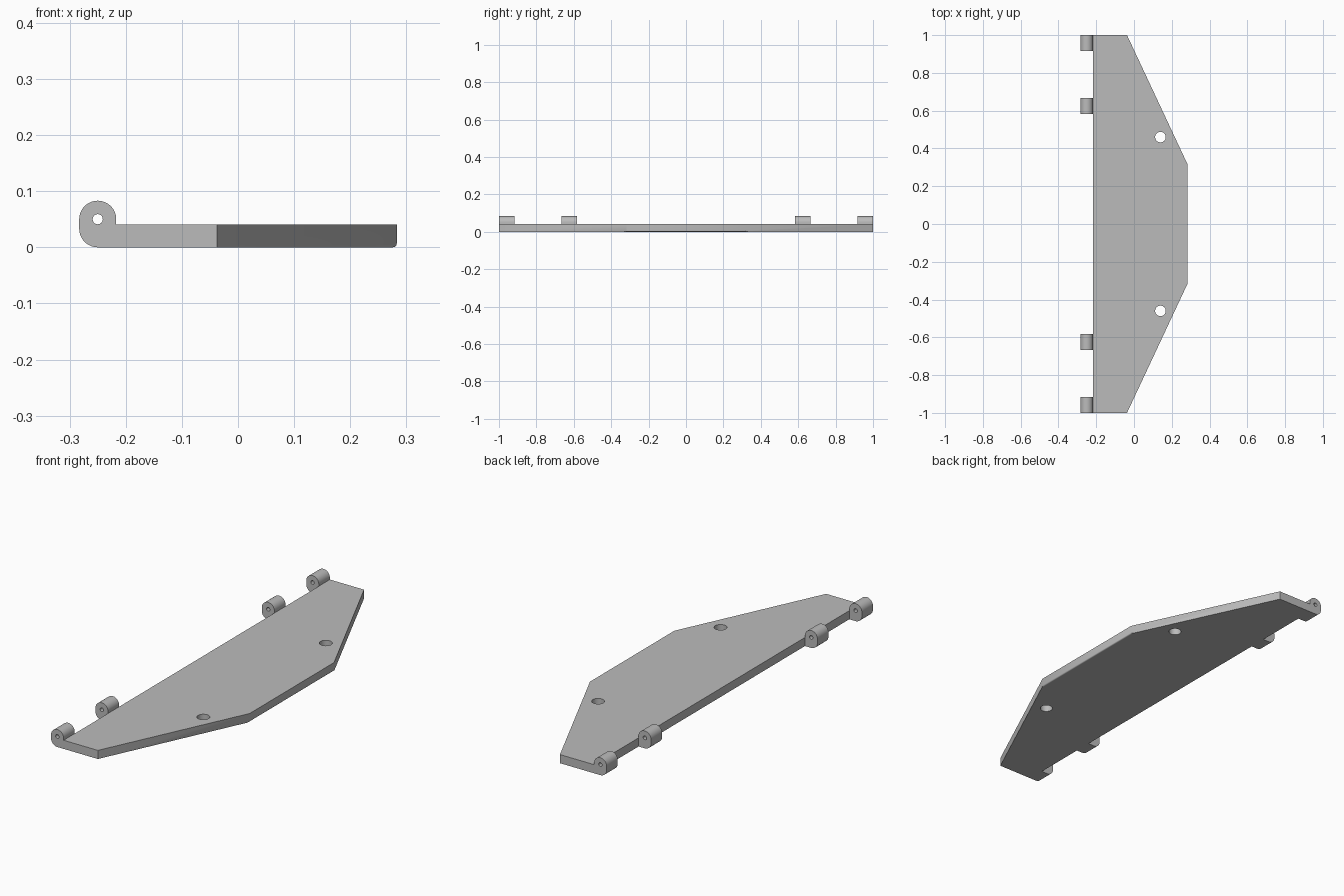
import bpy
import bmesh
from math import sin, cos, radians
from mathutils import Matrix, Vector

if "Cube" in bpy.data.objects:
    bpy.data.objects.remove(bpy.data.objects["Cube"])

THICK = 0.041          # plate thickness
BACK, FRONT = -0.217, 0.283
R = 0.033              # knuckle radius
PIN = Vector((-0.25, 0, 0.05))

grey = bpy.data.materials.new("plain grey")
grey.use_nodes = True
colour = (0.5, 0.5, 0.5, 1)
grey.diffuse_color = colour
grey.node_tree.nodes["Principled BSDF"].inputs["Base Color"].default_value = colour


def make_object(name, bm):
    bmesh.ops.recalc_face_normals(bm, faces=bm.faces[:])
    mesh = bpy.data.meshes.new(name)
    bm.to_mesh(mesh)
    bm.free()
    mesh.materials.append(grey)
    obj = bpy.data.objects.new(name, mesh)
    bpy.context.collection.objects.link(obj)
    return obj


def extrude_profile(points, direction):
    bm = bmesh.new()
    face = bm.faces.new([bm.verts.new(p) for p in points])
    moved = bmesh.ops.extrude_face_region(bm, geom=[face])["geom"]
    verts = [v for v in moved if isinstance(v, bmesh.types.BMVert)]
    bmesh.ops.translate(bm, verts=verts, vec=direction)
    return bm


def arc(cx, cz, start, end, y, steps):
    angles = [radians(start + (end - start) * i / steps) for i in range(steps + 1)]
    return [(cx + R * cos(a), y, cz + R * sin(a)) for a in angles]


def drill(obj, centre, radius, rotation):
    bm = bmesh.new()
    bmesh.ops.create_cone(bm, cap_ends=True, segments=32, radius1=radius,
                          radius2=radius, depth=0.3,
                          matrix=Matrix.Translation(centre) @ rotation)
    cutter = make_object("hole_cutter", bm)
    cutter.hide_render = True
    mod = obj.modifiers.new("hole", 'BOOLEAN')
    mod.operation, mod.solver, mod.object = 'DIFFERENCE', 'EXACT', cutter
    bpy.context.view_layer.objects.active = obj
    bpy.ops.object.modifier_apply(modifier=mod.name)
    bpy.data.objects.remove(cutter)


def smooth(obj):
    bpy.ops.object.select_all(action='DESELECT')
    obj.select_set(True)
    bpy.context.view_layer.objects.active = obj
    bpy.ops.object.shade_smooth_by_angle(angle=radians(30))


# Tapered plate with a rounded lower edge on its long free side
half = [(BACK, 1), (-0.037, 1), (FRONT, 0.317)]
outline = [(x, -y, 0) for x, y in half] + [(x, y, 0) for x, y in reversed(half)]
bm = extrude_profile(outline, (0, 0, THICK))
free_edge = [e for e in bm.edges
             if all(v.co.x > FRONT - 0.001 and v.co.z < 0.001 for v in e.verts)]
bmesh.ops.bevel(bm, geom=free_edge, offset=0.007, segments=5, profile=0.5,
                affect='EDGES')
plate = make_object("plate", bm)
for side in (-1, 1):
    drill(plate, (0.14, side * 0.46, 0), 0.028, Matrix())
smooth(plate)

# Four hinge knuckles with pin holes
for end, side in (("front", -1), ("back", 1)):
    for place, y in (("outer", 0.9585), ("inner", 0.625)):
        y0 = side * y - 0.0415
        profile = arc(PIN.x, PIN.z, 0, 180, y0, 24)
        profile += arc(PIN.x, R, 180, 270, y0, 12)
        profile.append((BACK, y0, 0))
        knuckle = make_object(f"{end}_{place}_knuckle",
                              extrude_profile(profile, (0, 0.083, 0)))
        drill(knuckle, (PIN.x, side * y, PIN.z), 0.009,
              Matrix.Rotation(radians(90), 4, 'X'))
        smooth(knuckle)
